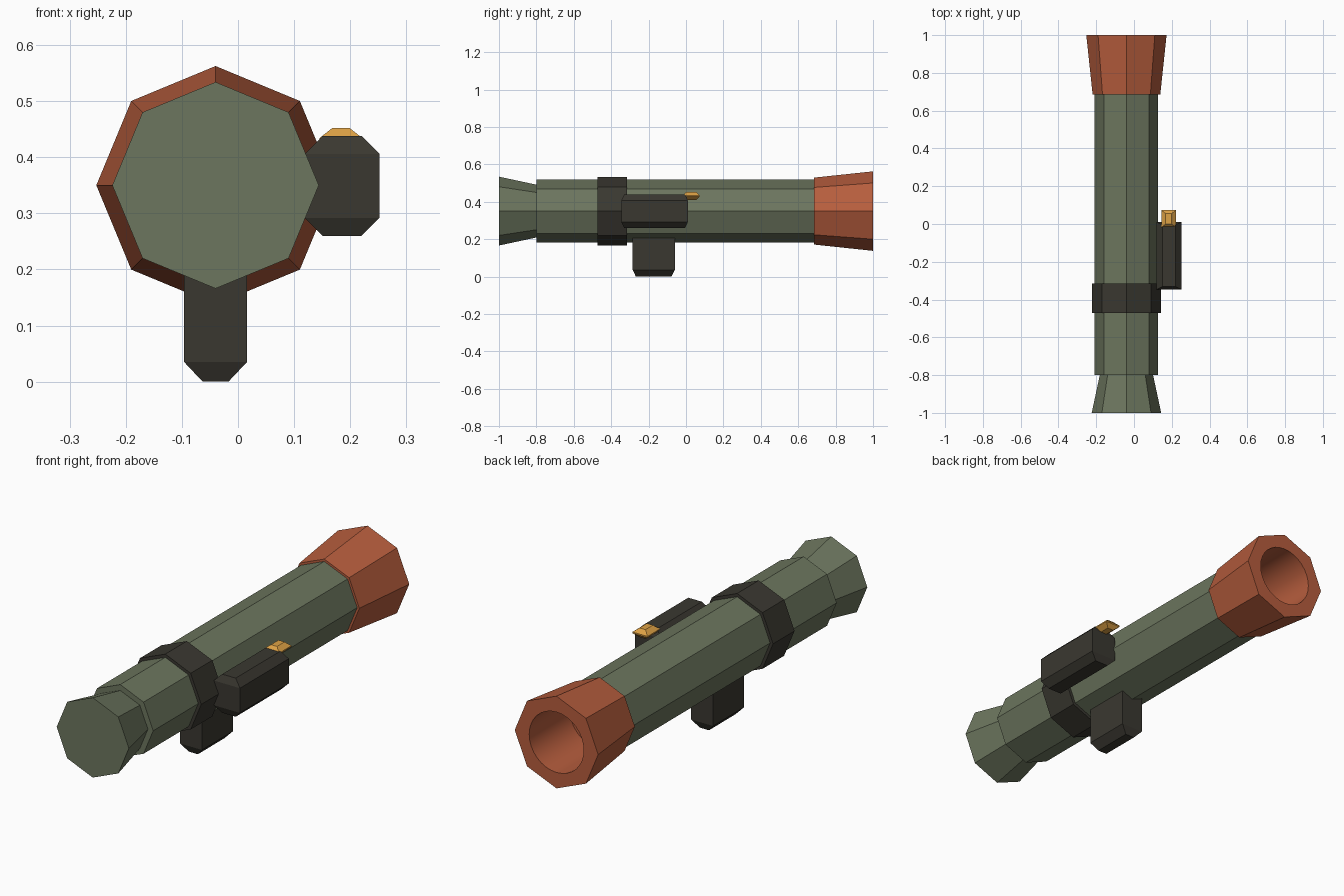
import bpy, bmesh
from math import sin, cos, tau
from mathutils import Vector

cube = bpy.data.objects.get("Cube")
if cube:
    bpy.data.objects.remove(cube, do_unlink=True)

AXIS_X, AXIS_Z = -0.04, 0.35   # centre line of the tube


def material(name, r, g, b):
    mat = bpy.data.materials.new(name)
    mat.use_nodes = True
    mat.diffuse_color = (r, g, b, 1)
    bsdf = next(n for n in mat.node_tree.nodes if n.type == 'BSDF_PRINCIPLED')
    bsdf.inputs["Base Color"].default_value = (r, g, b, 1)
    return mat


olive = material("olive green", 0.15, 0.18, 0.112)
rust = material("rust orange", 0.47, 0.11, 0.047)
charcoal = material("charcoal", 0.042, 0.039, 0.03)
gold = material("gold", 0.73, 0.36, 0.06)


def finish(bm, name, mat):
    bmesh.ops.recalc_face_normals(bm, faces=bm.faces)
    mesh = bpy.data.meshes.new(name)
    bm.to_mesh(mesh)
    bm.free()
    mesh.materials.append(mat)
    obj = bpy.data.objects.new(name, mesh)
    bpy.context.collection.objects.link(obj)
    return obj


def ring(bm, y, radius, sides):
    """Loop of vertices around the tube axis, one vertex pointing up."""
    return [bm.verts.new((AXIS_X + radius * sin(tau * i / sides), y,
                          AXIS_Z + radius * cos(tau * i / sides)))
            for i in range(sides)]


def walls(bm, a, b):
    n = len(a)
    return [bm.faces.new((a[i], a[(i + 1) % n], b[(i + 1) % n], b[i]))
            for i in range(n)]


def octagon_section(name, mat, y0, r0, y1, r1):
    bm = bmesh.new()
    front, back = ring(bm, y0, r0, 8), ring(bm, y1, r1, 8)
    walls(bm, front, back)
    bm.faces.new(front)
    bm.faces.new(back)
    return finish(bm, name, mat)


def chamfered_block(name, mat, low, high, inset, top, bottom):
    """Block whose upper and lower ends taper inwards."""
    bm = bmesh.new()
    low, high = Vector(low), Vector(high)

    def rect(z, dx, dy):
        x0, x1, y0, y1 = low.x + dx, high.x - dx, low.y + dy, high.y - dy
        return [bm.verts.new((x, y, z)) for x, y in
                ((x0, y0), (x1, y0), (x1, y1), (x0, y1))]

    loops = [rect(low.z, *inset), rect(low.z + bottom, 0, 0),
             rect(high.z - top, 0, 0), rect(high.z, *inset)]
    for a, b in zip(loops, loops[1:]):
        walls(bm, a, b)
    bm.faces.new(loops[0])
    bm.faces.new(loops[-1])
    return finish(bm, name, mat)


# Tube, front flare and clamp band
octagon_section("tube", olive, -0.8, 0.168, 0.70, 0.168)
octagon_section("front_flare", olive, -1.0, 0.184, -0.79, 0.139)
octagon_section("clamp_band", charcoal, -0.472, 0.183, -0.315, 0.183)

# Rear bell: octagonal outside with a round smooth bore
BORE_SIDES = 32
bm = bmesh.new()
neck, rim = ring(bm, 0.685, 0.179, 8), ring(bm, 1.0, 0.2125, 8)
lip, floor = ring(bm, 1.0, 0.139, BORE_SIDES), ring(bm, 0.705, 0.139, BORE_SIDES)
walls(bm, neck, rim)
bm.faces.new(neck)
bm.faces.new(floor)
for face in walls(bm, lip, floor):
    face.smooth = True
step = BORE_SIDES // 8
for i in range(8):
    arc = [lip[(i * step + k) % BORE_SIDES] for k in range(step, -1, -1)]
    bm.faces.new([rim[i], rim[(i + 1) % 8]] + arc)
finish(bm, "rear_bell", rust)

# Grip below, sight box on the left side, and its small rear sight
chamfered_block("grip", charcoal, (-0.096, -0.285, 0), (0.016, -0.06, 0.26),
                (0.033, 0.017), 0.035, 0.035)
chamfered_block("sight_box", charcoal, (0.119, -0.346, 0.26), (0.252, 0.01, 0.438),
                (0.032, 0.015), 0.032, 0.032)
chamfered_block("rear_sight", gold, (0.145, -0.018, 0.41), (0.222, 0.073, 0.452),
                (0.023, 0.018), 0.018, 0.018)
